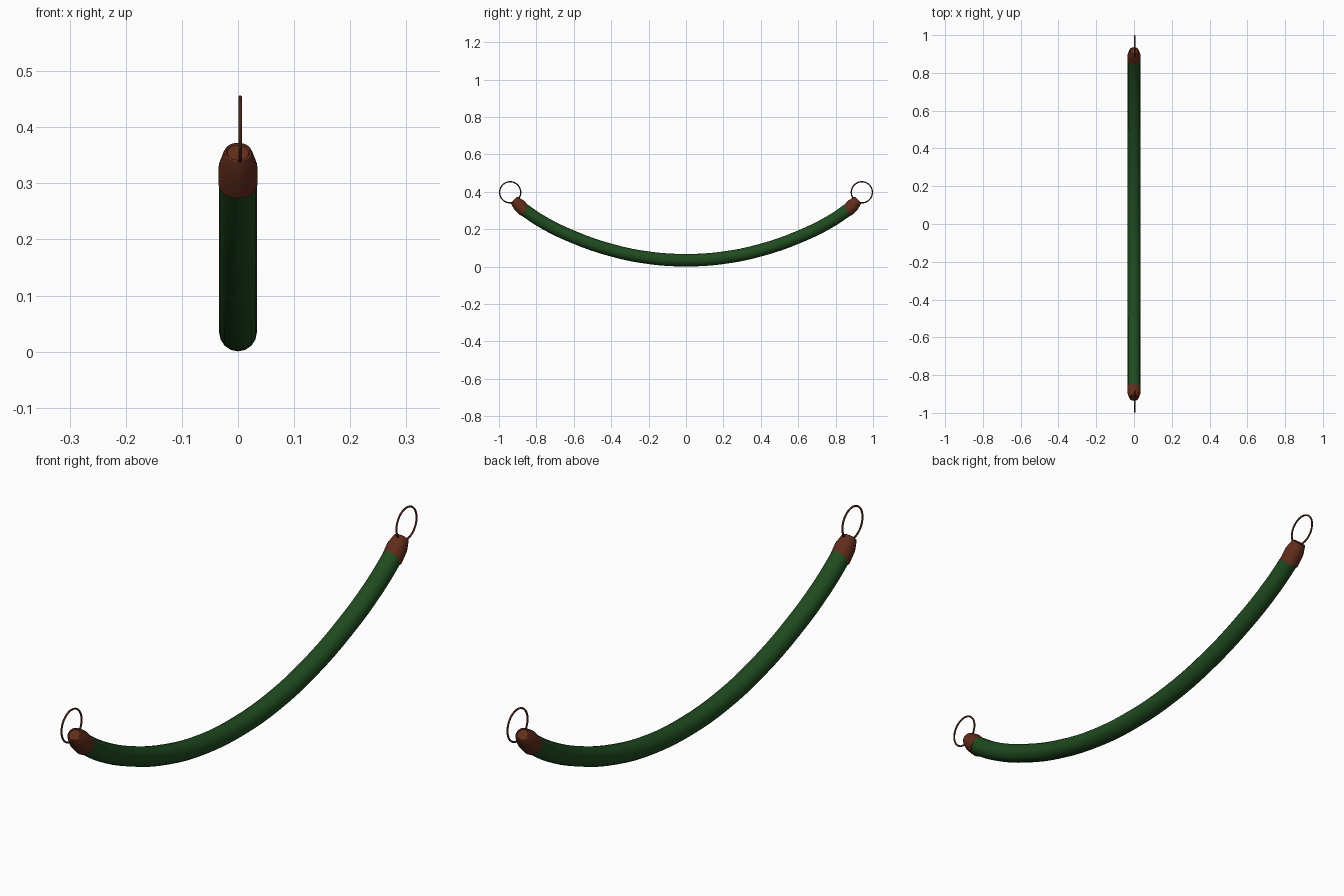
import bpy, bmesh, math
from mathutils import Vector

if "Cube" in bpy.data.objects:
    bpy.data.objects.remove(bpy.data.objects["Cube"])


def material(name, rgb):
    m = bpy.data.materials.new(name)
    m.diffuse_color = (*rgb, 1)
    m.use_nodes = True
    m.node_tree.nodes["Principled BSDF"].inputs["Base Color"].default_value = m.diffuse_color
    return m


green = material("green_velvet", (0.014, 0.07, 0.014))
brown = material("brown_metal", (0.12, 0.026, 0.011))
dark = material("dark_metal", (0.07, 0.018, 0.009))

# Sagging rope: half of the centre line, mirrored in y
half = [(0.2, 0.047), (0.4, 0.088), (0.6, 0.157), (0.77, 0.24), (0.875, 0.31)]
path = [(-y, z) for y, z in reversed(half)] + [(0, 0.034)] + half
curve = bpy.data.curves.new("rope", 'CURVE')
curve.dimensions = '3D'
curve.bevel_depth = 0.0335
curve.bevel_resolution = 6
curve.resolution_u = 4
curve.use_fill_caps = True
spline = curve.splines.new('BEZIER')
spline.bezier_points.add(len(path) - 1)
for p, (y, z) in zip(spline.bezier_points, path):
    p.co = (0, y, z)
    p.handle_left_type = p.handle_right_type = 'AUTO'
rope = bpy.data.objects.new("rope", curve)
bpy.context.collection.objects.link(rope)
bpy.context.view_layer.objects.active = rope
rope.select_set(True)
bpy.ops.object.convert(target='MESH')
rope = bpy.context.object
rope.data.materials.clear()
rope.data.materials.append(green)
bpy.ops.object.shade_smooth_by_angle(angle=math.radians(40))

# End cap: (radius, distance along the axis)
profile = [(0, 0), (0.0345, 0), (0.0345, 0.046), (0.0265, 0.076),
           (0.0245, 0.081), (0.0215, 0.083), (0.019, 0.08), (0, 0.08)]


def end_cap(name, side):
    bm = bmesh.new()
    verts = [bm.verts.new((r, 0, h)) for r, h in profile]
    edges = [bm.edges.new(pair) for pair in zip(verts, verts[1:])]
    bmesh.ops.spin(bm, geom=verts + edges, cent=(0, 0, 0), axis=(0, 0, 1),
                   angle=math.tau, steps=24, use_merge=False)
    bmesh.ops.remove_doubles(bm, verts=bm.verts[:], dist=1e-5)
    bmesh.ops.recalc_face_normals(bm, faces=bm.faces[:])
    mesh = bpy.data.meshes.new(name)
    bm.to_mesh(mesh)
    bm.free()
    mesh.materials.append(brown)
    ob = bpy.data.objects.new(name, mesh)
    bpy.context.collection.objects.link(ob)
    ob.location = (0, side * 0.862, 0.297)
    ob.rotation_euler = Vector((0, side * 0.056, 0.058)).to_track_quat('Z', 'Y').to_euler()
    bpy.ops.object.select_all(action='DESELECT')
    bpy.context.view_layer.objects.active = ob
    ob.select_set(True)
    bpy.ops.object.shade_smooth_by_angle(angle=math.radians(25))


# Thin upright ring through each cap
def ring(name, side):
    bpy.ops.mesh.primitive_torus_add(
        major_radius=0.0565, minor_radius=0.0033, major_segments=40, minor_segments=8,
        location=(0.004, side * 0.9402, 0.397), rotation=(0, math.pi / 2, 0))
    ob = bpy.context.object
    ob.name = name
    ob.data.materials.append(dark)
    bpy.ops.object.shade_smooth_by_angle(angle=math.radians(60))


for label, side in (("front", -1), ("back", 1)):
    end_cap(label + "_end_cap", side)
    ring(label + "_ring", side)
